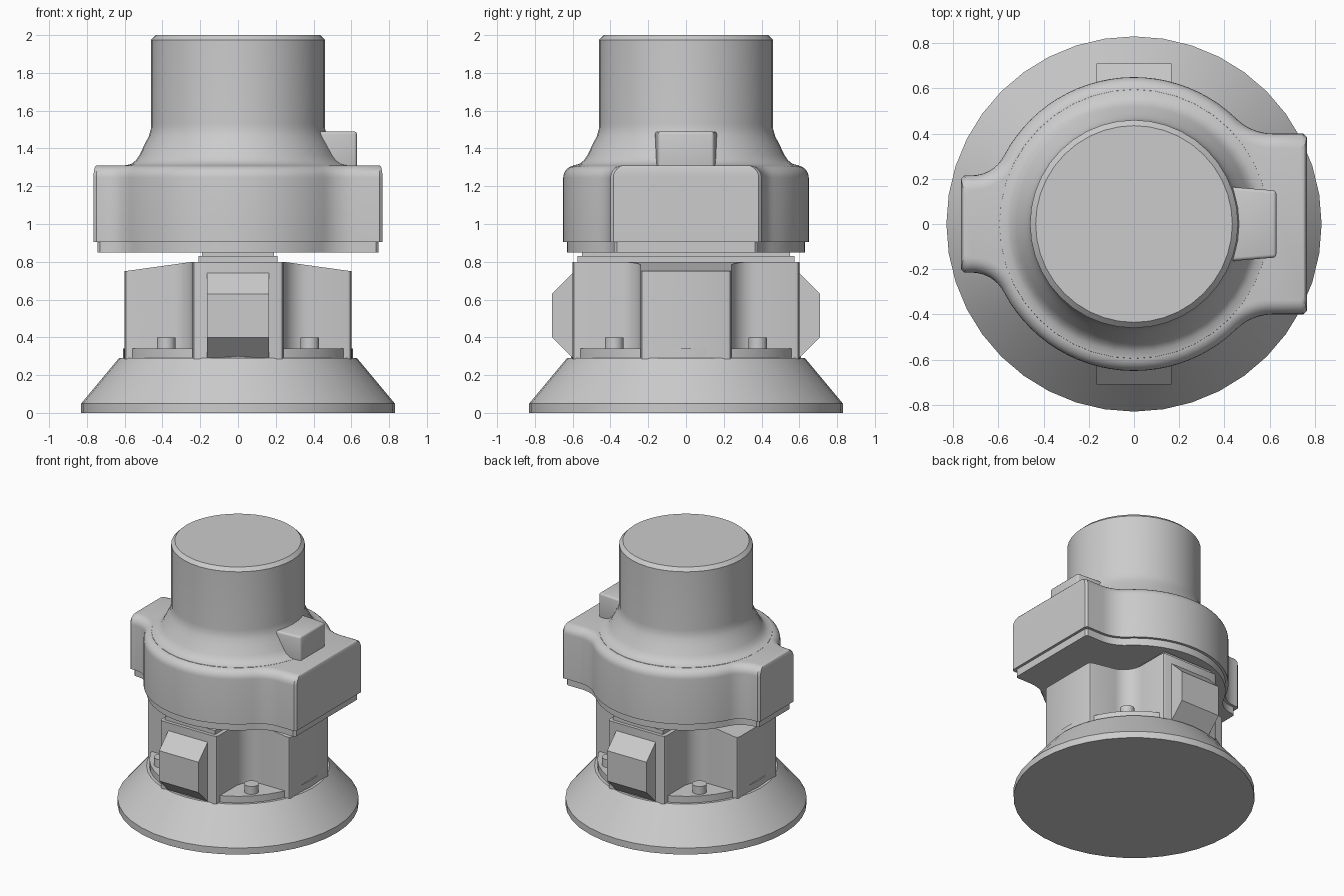
import bpy, bmesh, math
from mathutils import Vector

if "Cube" in bpy.data.objects:
    bpy.data.objects.remove(bpy.data.objects["Cube"])

grey = bpy.data.materials.new("plain grey")
grey.diffuse_color = (0.6, 0.6, 0.6, 1)
grey.use_nodes = True
grey.node_tree.nodes["Principled BSDF"].inputs["Base Color"].default_value = grey.diffuse_color


def finish(name, bm, angle=35):
    bmesh.ops.recalc_face_normals(bm, faces=bm.faces)
    me = bpy.data.meshes.new(name)
    bm.to_mesh(me)
    bm.free()
    me.materials.append(grey)
    ob = bpy.data.objects.new(name, me)
    bpy.context.collection.objects.link(ob)
    bpy.ops.object.select_all(action='DESELECT')
    ob.select_set(True)
    bpy.context.view_layer.objects.active = ob
    bpy.ops.object.shade_smooth_by_angle(angle=math.radians(angle))
    return ob


def loft(rings):
    """Skin a stack of equal-length 3D rings and cap both ends."""
    bm = bmesh.new()
    vs = [[bm.verts.new(p) for p in r] for r in rings]
    n = len(rings[0])
    for a, b in zip(vs, vs[1:]):
        for i in range(n):
            j = (i + 1) % n
            bm.faces.new((a[i], a[j], b[j], b[i]))
    bm.faces.new(vs[0][::-1])
    bm.faces.new(vs[-1])
    return bm


def lathe(name, profile, n=40, cx=0, cy=0):
    turn = [2 * math.pi * i / n for i in range(n)]
    return finish(name, loft([[(cx + r * math.cos(t), cy + r * math.sin(t), z)
                               for t in turn] for r, z in profile]))


def box(name, x0, x1, y0, y1, z0, z1, bevel=0.0, taper=0.0):
    """Box whose +x end may be narrowed in y."""
    rings = [[(x0, y0, z), (x1, y0 + taper, z), (x1, y1 - taper, z), (x0, y1, z)]
             for z in (z0, z1)]
    bm = loft(rings)
    if bevel:
        bmesh.ops.bevel(bm, geom=bm.edges[:], offset=bevel, segments=3,
                        profile=0.5, affect='EDGES')
    return finish(name, bm)


# Flared foot
lathe("base_foot", [(0.83, 0), (0.83, 0.05), (0.63, 0.29), (0.61, 0.29), (0.61, 0.34)])

# Cross-shaped body with filleted inner corners and sloping side arms
quarter = [(0.60, -0.215), (0.60, 0.215), (0.593, 0.233), (0.575, 0.24)]
quarter += [(0.37 - 0.13 * math.sin(t), 0.37 - 0.13 * math.cos(t))
            for t in [math.pi / 2 * i / 8 for i in range(9)]]
quarter += [(0.24, 0.575), (0.233, 0.593)]
cross = []
for k in range(4):
    c, s = [(1, 0), (0, 1), (-1, 0), (0, -1)][k]
    cross += [(c * x - s * y, s * x + c * y) for x, y in quarter]
bm = loft([[(x, y, z) for x, y in cross] for z in (0.285, 0.80)])
for side in (-1, 1):
    bmesh.ops.bisect_plane(bm, geom=bm.verts[:] + bm.edges[:] + bm.faces[:], dist=0.0005,
                           plane_co=(side * 0.24, 0, 0), plane_no=(1, 0, 0))
for v in bm.verts:
    if v.co.z > 0.5:
        v.co.z -= max(0, abs(v.co.x) - 0.24) * 0.05 / 0.36
finish("cross_body", bm)

# Faceted side knobs
for side, label in ((-1, "front"), (1, "back")):
    prof = [(0.55, 0.74), (0.60, 0.74), (0.71, 0.63), (0.71, 0.40), (0.60, 0.29), (0.55, 0.29)]
    finish(label + "_knob", loft([[(x, side * y, z) for y, z in prof]
                                  for x in (-0.165, 0.165)]), 20)

# Pegs in the four pockets
for i, (sx, sy) in enumerate([(1, 1), (-1, 1), (-1, -1), (1, -1)]):
    lathe("peg_%d" % i, [(0.05, 0.33), (0.05, 0.40)], 16, sx * 0.38, sy * 0.38)

# Stepped collar between body and housing
box("collar_lower", -0.21, 0.21, -0.575, 0.575, 0.795, 0.83)
box("collar_upper", -0.19, 0.19, -0.55, 0.55, 0.82, 0.86)


def shoulder(R, w, f):
    """Arc points blending a flat lug side (y = w) into the round wall of radius R."""
    cy = w + f
    cx = math.sqrt((R + f) ** 2 - cy ** 2)
    end = math.atan2(cy, cx) + math.pi
    start = 1.5 * math.pi
    pts = [(cx + f * math.cos(start + (end - start) * i / 8),
            cy + f * math.sin(start + (end - start) * i / 8)) for i in range(9)]
    return pts, math.atan2(cy, cx)


def outline(d, e, z):
    """Housing plan, inset by d on the walls and by e on the lug ends."""
    R = 0.65 - d
    right, a = shoulder(R, 0.40 - d, 0.23 + d)
    left, b = shoulder(R, 0.215 - d, 0.16 + d)
    top = [(0.765 - e, 0.385 - d), (0.75 - e, 0.40 - d)] + right
    top += [(R * math.cos(t), R * math.sin(t))
            for t in [a + (math.pi - b - a) * i / 24 for i in range(1, 24)]]
    top += [(-x, y) for x, y in reversed(left)]
    top += [(-0.75 + e, 0.215 - d), (-0.765 + e, 0.20 - d)]
    return [(x, y, z) for x, y in top + [(x, -y) for x, y in reversed(top)]]


# Housing with a recessed lower lip and a rounded top rim
levels = [(0.02, 0.02, 0.85), (0.02, 0.02, 0.905), (0, 0, 0.905), (0, 0, 1.245)]
for i in range(1, 7):
    t = math.pi / 2 * i / 6
    levels.append((0.065 * (1 - math.cos(t)), 0.015 * (1 - math.cos(t)), 1.245 + 0.065 * math.sin(t)))
finish("housing", loft([outline(*l) for l in levels]))

# Neck flowing up into the tall round cap
lathe("neck_and_cap", [(0.60, 1.29), (0.595, 1.311), (0.565, 1.318), (0.54, 1.338), (0.522, 1.365),
                       (0.49, 1.43), (0.472, 1.465), (0.462, 1.50), (0.46, 1.53),
                       (0.46, 1.975), (0.435, 2.0)])

# Latch block beside the neck
box("latch", 0.38, 0.63, -0.168, 0.168, 1.27, 1.49, 0.015, 0.02)
